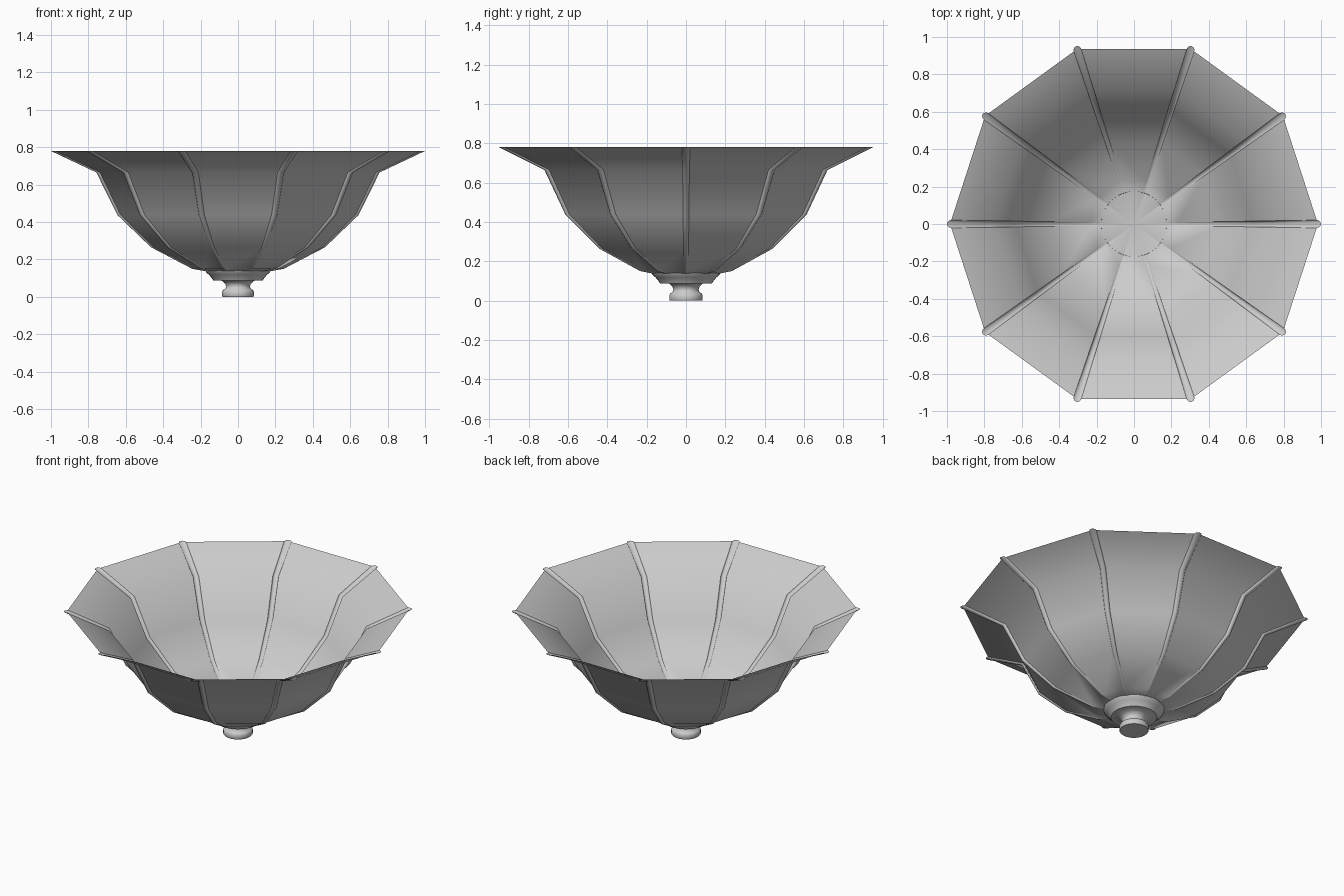
import bpy, bmesh, math

if "Cube" in bpy.data.objects:
    bpy.data.objects.remove(bpy.data.objects["Cube"])

SIDES = 10


def loft(name, rings, angle):
    """Skin closed rings; a ring holding one point becomes a fan tip."""
    bm = bmesh.new()
    loops = [[bm.verts.new(p) for p in ring] for ring in rings]
    for a, b in zip(loops, loops[1:]):
        n = max(len(a), len(b))
        for i in range(n):
            j = (i + 1) % n
            if len(a) == 1:
                bm.faces.new((a[0], b[j], b[i]))
            elif len(b) == 1:
                bm.faces.new((a[i], a[j], b[0]))
            else:
                bm.faces.new((a[i], a[j], b[j], b[i]))
    bmesh.ops.recalc_face_normals(bm, faces=bm.faces)
    mesh = bpy.data.meshes.new(name)
    bm.to_mesh(mesh)
    bm.free()
    obj = bpy.data.objects.new(name, mesh)
    bpy.context.collection.objects.link(obj)
    bpy.ops.object.select_all(action='DESELECT')
    obj.select_set(True)
    bpy.context.view_layer.objects.active = obj
    bpy.ops.object.shade_smooth_by_angle(angle=math.radians(angle))
    return obj


def ribbed_ring(r, z):
    """Decagon with a small half-round rib at every corner."""
    w = 0.005 + 0.016 * r
    w = min(w, r * 0.1)
    base = r - w * 1.1
    pts = []
    for k in range(SIDES):
        t = 2 * math.pi * k / SIDES
        for s in range(-3, 4):
            a = math.radians(30 * s)
            u, v = base + 1.1 * w * math.cos(a), w * math.sin(a)
            pts.append((u * math.cos(t) - v * math.sin(t),
                        u * math.sin(t) + v * math.cos(t), z))
    return pts


def circle(r, z, n=32):
    if r == 0:
        return [(0, 0, z)]
    return [(r * math.cos(2 * math.pi * i / n),
             r * math.sin(2 * math.pi * i / n), z) for i in range(n)]


# Ribbed ten-sided bowl shell, open at the top
bowl_profile = [(0.18, 0.138), (0.245, 0.15), (0.465, 0.265),
                (0.645, 0.438), (0.757, 0.665), (1.0, 0.78)]
loft("ribbed_bowl", [[(0, 0, 0.128)]] +
     [ribbed_ring(r, z) for r, z in bowl_profile], 42)

# Turned foot under the bowl
foot_profile = [(0, 0), (0.082, 0), (0.085, 0.005), (0.085, 0.027),
                (0.080, 0.036), (0.068, 0.044), (0.064, 0.055),
                (0.068, 0.070), (0.085, 0.086), (0.132, 0.088),
                (0.140, 0.100), (0.155, 0.118), (0.170, 0.130),
                (0.175, 0.140)]
loft("foot", [circle(r, z) for r, z in foot_profile], 42)
